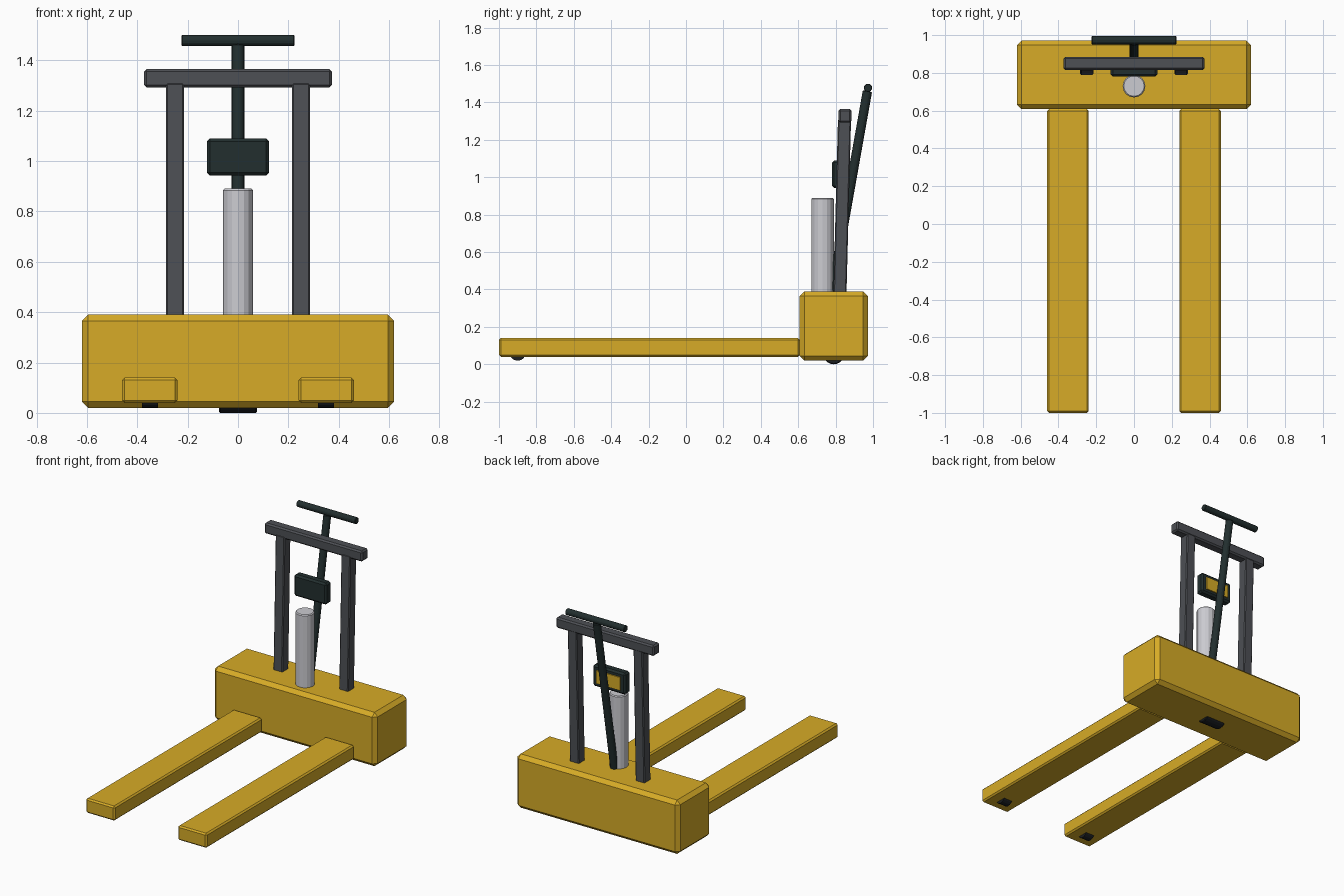
import bpy
import math
from mathutils import Vector

default = bpy.data.objects.get("Cube")
if default:
    bpy.data.objects.remove(default, do_unlink=True)


def material(name, color):
    m = bpy.data.materials.new(name)
    m.use_nodes = True
    m.diffuse_color = (*color, 1)
    m.node_tree.nodes["Principled BSDF"].inputs["Base Color"].default_value = (*color, 1)
    return m


YELLOW = material("safety yellow", (0.68, 0.41, 0.02))
GREY = material("mast grey", (0.075, 0.08, 0.09))
DARK = material("dark green grey", (0.016, 0.028, 0.028))
SILVER = material("silver", (0.6, 0.6, 0.64))
RUBBER = material("black rubber", (0.011, 0.013, 0.016))


def finish(name, mat, bevel):
    ob = bpy.context.object
    ob.name = ob.data.name = name
    ob.data.materials.append(mat)
    if bevel:
        mod = ob.modifiers.new("chamfer", "BEVEL")
        mod.width = bevel
        mod.segments = 1
        mod.limit_method = "ANGLE"
        mod.angle_limit = math.radians(40)
    return ob


def box(name, x, y, z, mat, bevel=0.0):
    """Box from (low, high) extents on each axis."""
    spans = (x, y, z)
    bpy.ops.mesh.primitive_cube_add(size=1, location=[(a + b) / 2 for a, b in spans])
    bpy.context.object.scale = [b - a for a, b in spans]
    bpy.ops.object.transform_apply(location=False, rotation=False, scale=True)
    return finish(name, mat, bevel)


def rod(name, start, end, radius, mat, sides=16, bevel=0.0):
    """Cylinder between two points."""
    a, b = Vector(start), Vector(end)
    bpy.ops.mesh.primitive_cylinder_add(vertices=sides, radius=radius, depth=(b - a).length,
                                        location=(a + b) / 2)
    ob = bpy.context.object
    ob.rotation_euler = (b - a).to_track_quat("Z", "Y").to_euler()
    return finish(name, mat, bevel)


# Chassis
box("chassis", (-0.62, 0.62), (0.608, 0.972), (0.02, 0.39), YELLOW, 0.025)
rod("rear_wheel", (-0.075, 0.79, 0.06), (0.075, 0.79, 0.06), 0.06, RUBBER, 20, 0.005)

# Paired forks, rollers and mast posts
for side, s in (("left", 1), ("right", -1)):
    box(side + "_fork", sorted((s * 0.24, s * 0.46)), (-1, 0.608), (0.04, 0.14), YELLOW, 0.01)
    rod(side + "_roller", (s * 0.317, -0.9, 0.063), (s * 0.382, -0.9, 0.063), 0.044, RUBBER, 16)
    post = box(side + "_mast_post", sorted((s * 0.215, s * 0.285)), (0.8, 0.87),
               (0.36, 1.31), GREY, 0.006)
    post.rotation_euler.x = -math.radians(1.5)

# Mast top bar
box("mast_crossbar", (-0.373, 0.373), (0.815, 0.885), (1.292, 1.365), GREY, 0.01)

# Hydraulic cylinder
rod("lift_cylinder", (0, 0.73, 0.36), (0, 0.73, 0.89), 0.06, SILVER, 16, 0.006)

# Tiller and grip
rod("tiller", (0, 0.776, 0.37), (0, 0.97, 1.46), 0.025, DARK, 16, 0.003)
rod("tiller_grip", (-0.224, 0.973, 1.478), (0.224, 0.973, 1.478), 0.022, DARK, 16, 0.003)

# Control box with its rear panel
box("control_box", (-0.124, 0.124), (0.78, 0.84), (0.942, 1.09), DARK, 0.012)
box("control_panel", (-0.09, 0.09), (0.839, 0.848), (0.97, 1.06), YELLOW)
